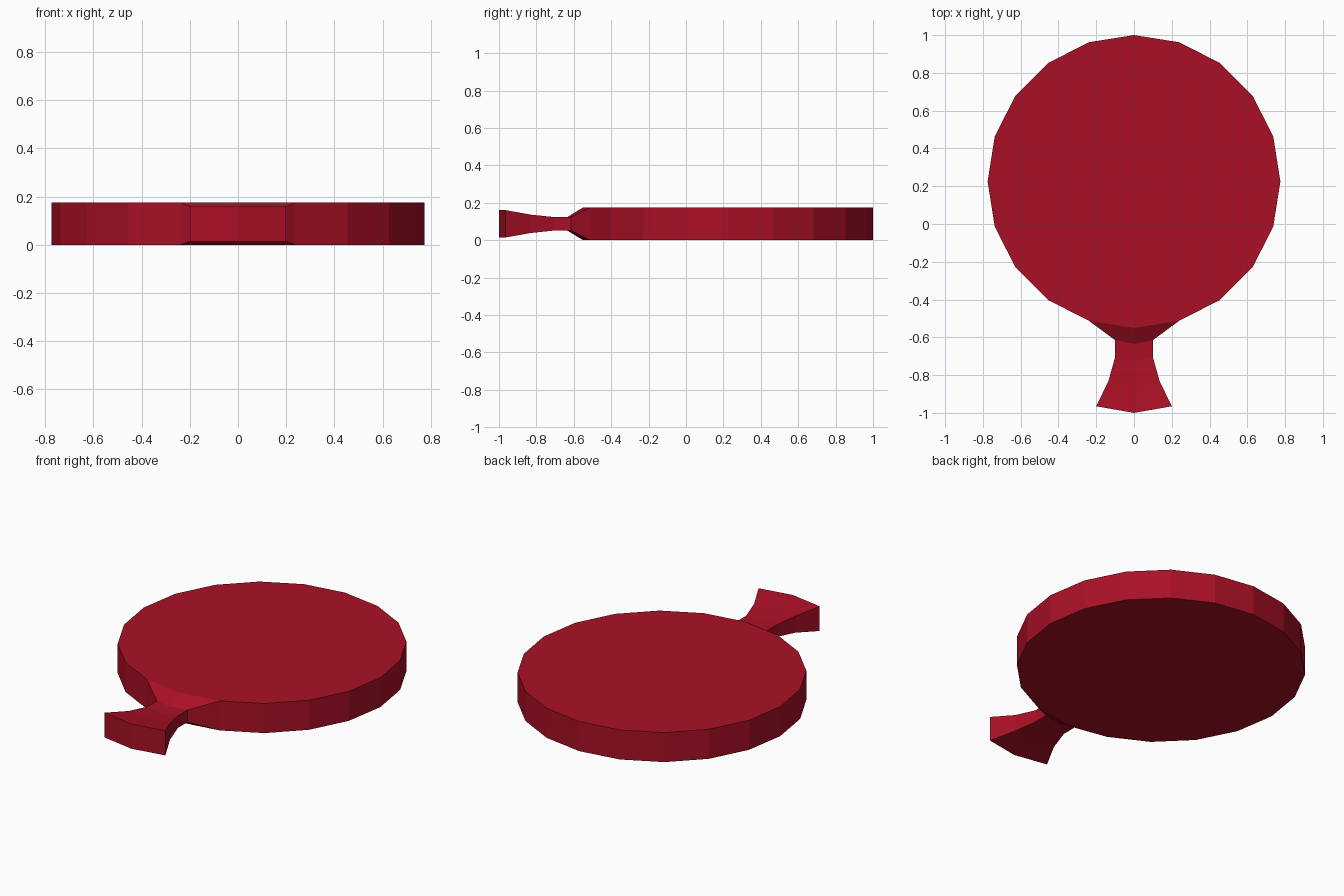
import bpy, bmesh, math
from mathutils import Matrix

if "Cube" in bpy.data.objects:
    bpy.data.objects.remove(bpy.data.objects["Cube"])

THICK = 0.175
MID = THICK / 2

red = bpy.data.materials.new("deep red")
red.diffuse_color = (0.40, 0.005, 0.019, 1)
red.use_nodes = True
red.node_tree.nodes["Principled BSDF"].inputs["Base Color"].default_value = red.diffuse_color

bm = bmesh.new()

# Blade: a 20-sided disc with one corner pointing to the handle
bmesh.ops.create_cone(
    bm, cap_ends=True, segments=20, radius1=0.775, radius2=0.775, depth=THICK,
    matrix=Matrix.Translation((0, 0.225, MID)) @ Matrix.Rotation(math.pi / 2, 4, 'Z'))

# Handle: extrude the two rim faces beside the front corner
# (half width, side y, centre y, half thickness)
sections = [
    (0.10, -0.615, -0.635, 0.036),
    (0.10, -0.705, -0.725, 0.036),
    (0.135, -0.83, -0.855, 0.049),
    (0.20, -0.965, -1.00, 0.073),
]
bm.faces.ensure_lookup_table()
end = [f for f in bm.faces if abs(f.normal.z) < 0.5
       and f.calc_center_median().y < -0.5]
for half_w, side_y, mid_y, half_t in sections:
    made = bmesh.ops.extrude_face_region(bm, geom=end)["geom"]
    old = [f for f in end if f.is_valid]
    if old:
        bmesh.ops.delete(bm, geom=old, context='FACES')
    for v in (g for g in made if isinstance(g, bmesh.types.BMVert)):
        side = 0 if abs(v.co.x) < 0.01 else math.copysign(1, v.co.x)
        v.co = (side * half_w, side_y if side else mid_y,
                MID + math.copysign(half_t, v.co.z - MID))
    end = [g for g in made if isinstance(g, bmesh.types.BMFace)]

bmesh.ops.recalc_face_normals(bm, faces=bm.faces[:])
mesh = bpy.data.meshes.new("paddle")
bm.to_mesh(mesh)
bm.free()
mesh.materials.append(red)
paddle = bpy.data.objects.new("paddle", mesh)
bpy.context.collection.objects.link(paddle)
